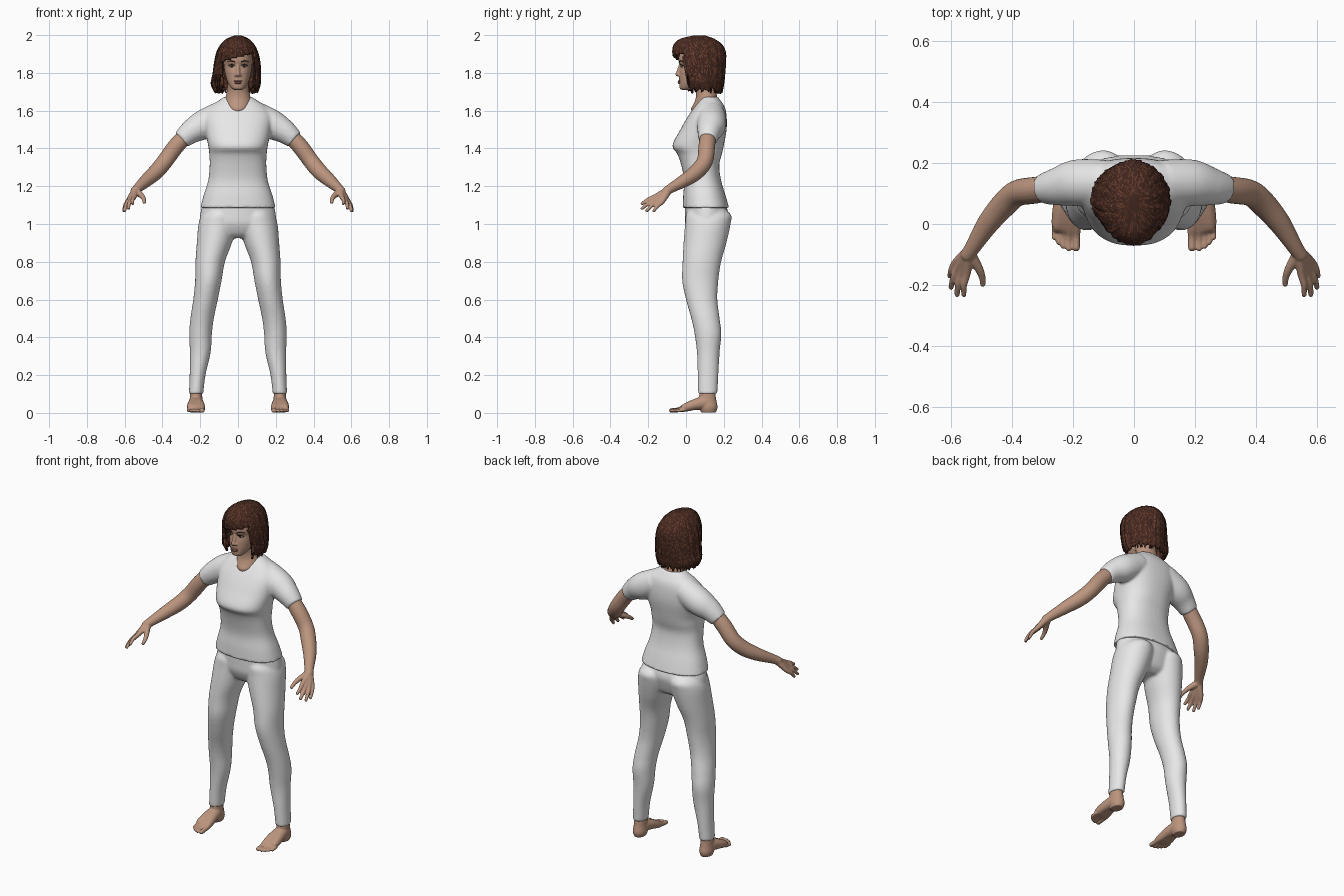
import bpy, bmesh, math, random
from mathutils import Vector, Matrix

random.seed(4)
if "Cube" in bpy.data.objects:
    bpy.data.objects.remove(bpy.data.objects["Cube"], do_unlink=True)


def material(name, rgb):
    m = bpy.data.materials.new(name)
    m.use_nodes = True
    color = (*rgb, 1)
    m.diffuse_color = color
    m.node_tree.nodes["Principled BSDF"].inputs["Base Color"].default_value = color
    return m


CLOTH = material("light grey cloth", (0.8, 0.8, 0.8))
SKIN = material("skin", (0.5, 0.3, 0.21))
HAIR = material("dark brown hair", (0.05, 0.018, 0.012))
RUST = material("rust hair strands", (0.13, 0.045, 0.025))
LIP = material("lip", (0.33, 0.15, 0.12))
EYE = material("eye white", (0.6, 0.55, 0.5))
IRIS = material("dark iris", (0.03, 0.015, 0.01))


def refine(keys, n=5):
    """Smooth curve of key tuples through all the given ones."""
    out = []
    for i in range(len(keys) - 1):
        a, b, c, d = (keys[min(max(i + k, 0), len(keys) - 1)] for k in (-1, 0, 1, 2))
        for s in range(n):
            t = s / n
            out.append([0.5 * (2 * q + (r - p) * t + (2 * p - 5 * q + 4 * r - u) * t * t
                               + (3 * q - p - 3 * r + u) * t ** 3)
                        for p, q, r, u in zip(a, b, c, d)])
    return out + [list(keys[-1])]


def bridge(bm, rings):
    n = len(rings[0])
    for a, b in zip(rings, rings[1:]):
        for i in range(n):
            bm.faces.new((a[i], a[(i + 1) % n], b[(i + 1) % n], b[i]))
    bm.faces.new(rings[0])
    bm.faces.new(rings[-1])


def section(key, angle, power=2):
    """Point on a level ring: key is z, centre x, half width, front y, back y."""
    z, cx, rx, yf, yb = key
    c, s = math.cos(angle), math.sin(angle)
    x = math.copysign(abs(c) ** (2 / power), c)
    y = math.copysign(abs(s) ** (2 / power), s)
    return Vector((cx + rx * x, (yf + yb) / 2 + (yb - yf) / 2 * y, z))


def loft(bm, keys, side=1, power=2, n=40):
    rings = []
    for k in refine(keys):
        pts = [section(k, math.tau * i / n, power) for i in range(n)]
        rings.append([bm.verts.new((p.x * side, p.y, p.z)) for p in pts])
    bridge(bm, rings)


def ball(bm, loc, size):
    m = Matrix.Translation(loc) @ Matrix.Diagonal((*size, 1))
    bmesh.ops.create_uvsphere(bm, u_segments=20, v_segments=12, radius=1, matrix=m)


def tube(bm, keys, side=1, tip=True, n=20):
    """Round limb through keys of x, y, z, radius."""
    pts = refine(keys)
    cos = [Vector((p[0] * side, p[1], p[2])) for p in pts]
    rings = []
    for i, (c, p) in enumerate(zip(cos, pts)):
        d = cos[min(i + 1, len(cos) - 1)] - cos[max(i - 1, 0)]
        q = d.to_track_quat('Z', 'Y')
        rings.append([bm.verts.new(c + q @ Vector((math.cos(a), math.sin(a), 0)) * p[3])
                      for a in (math.tau * k / n for k in range(n))])
    bridge(bm, rings)
    if tip:
        ball(bm, cos[-1], [pts[-1][3]] * 3)


def finish(bm, name, mats, voxel=0, smooth=4):
    bmesh.ops.recalc_face_normals(bm, faces=bm.faces[:])
    for f in bm.faces:
        f.smooth = True
    me = bpy.data.meshes.new(name)
    bm.to_mesh(me)
    bm.free()
    for m in mats:
        me.materials.append(m)
    ob = bpy.data.objects.new(name, me)
    bpy.context.collection.objects.link(ob)
    if voxel:
        r = ob.modifiers.new("blend", 'REMESH')
        r.mode = 'VOXEL'
        r.voxel_size = voxel
        r.use_smooth_shade = True
        s = ob.modifiers.new("soften", 'SMOOTH')
        s.factor = 0.5
        s.iterations = smooth
    return ob


# Shirt: body and short sleeves blended together
bm = bmesh.new()
loft(bm, [(1.085, 0, .2, -.017, .228), (1.15, 0, .183, -.015, .21), (1.23, 0, .158, -.01, .186),
          (1.31, 0, .15, -.025, .176), (1.37, 0, .152, -.045, .19), (1.415, 0, .158, -.072, .2),
          (1.5, 0, .175, -.03, .215), (1.57, 0, .18, .01, .215), (1.62, 0, .15, .045, .205),
          (1.655, 0, .1, .07, .182), (1.672, 0, .075, .08, .17)], power=2.35)
for s in (1, -1):
    tube(bm, [(.09, .135, 1.575, .075), (.185, .135, 1.525, .077), (.25, .123, 1.487, .063),
              (.3, .115, 1.445, .049)], s, tip=False, n=32)
finish(bm, "shirt", [CLOTH], .008, 5)

# Trousers: hips and two legs
bm = bmesh.new()
loft(bm, [(.925, 0, .1, .05, .16), (.95, 0, .17, .02, .195), (1.0, 0, .2, -.003, .215),
          (1.05, 0, .2, -.006, .225), (1.1, 0, .19, -.006, .212)])
for s in (1, -1):
    loft(bm, [(.1, .222, .038, .064, .166), (.2, .214, .042, .062, .171), (.32, .2, .055, .058, .178),
              (.42, .198, .06, .045, .187), (.5, .19, .062, .028, .178), (.6, .172, .065, 0, .166),
              (.7, .157, .07, -.02, .171), (.8, .147, .078, -.018, .186), (.9, .125, .093, -.013, .214),
              (1.0, .106, .103, -.005, .236), (1.05, .1, .09, 0, .238), (1.09, .09, .06, .03, .19)], s)
finish(bm, "trousers", [CLOTH], .008, 4)

# Arms, palms and fingers
fingers = [((.583, -.125, 1.12), (.604, -.17, 1.07)), ((.576, -.145, 1.125), (.6, -.208, 1.07)),
           ((.563, -.157, 1.132), (.58, -.232, 1.083)), ((.549, -.163, 1.145), (.558, -.232, 1.108))]
bm = bmesh.new()
for s in (1, -1):
    tube(bm, [(.27, .118, 1.475, .042), (.33, .11, 1.41, .044), (.385, .1, 1.335, .043),
              (.43, .06, 1.28, .042), (.48, 0, 1.235, .036), (.528, -.075, 1.192, .026),
              (.545, -.1, 1.175, .024)], s)
    for base, end in fingers:
        mid = Vector(base).lerp(Vector(end), .55) + Vector((.004, 0, .004))
        tube(bm, [(.543, -.095, 1.177, .021), (*base, .0135), (*mid, .0105), (*end, .0085)], s)
    tube(bm, [(.537, -.1, 1.172, .02), (.508, -.148, 1.147, .014), (.498, -.175, 1.13, .011),
              (.496, -.197, 1.115, .009)], s)
finish(bm, "arms_and_hands", [SKIN], .004, 3)

# Feet: heel and ankle, then five toes fanned from the instep
toes = [(.19, -.077, .013), (.214, -.08, .01), (.232, -.072, .0095), (.247, -.06, .009), (.261, -.044, .009)]
bm = bmesh.new()
for s in (1, -1):
    loft(bm, [(.002, .222, .03, .08, .158), (.03, .222, .038, .07, .167), (.07, .222, .034, .068, .16),
              (.14, .222, .03, .075, .15)], s)
    for x, y, r in toes:
        tube(bm, [(.222, .1, .055, .038), (.11 + x * .5, .04, .042, .028),
                  (.04 + x * .81, -.01, .025, .02), (x, y + .035, .016, r), (x, y, .012, r)], s)
for v in bm.verts:
    v.co.z = max(v.co.z, .002)
finish(bm, "feet", [SKIN], .004, 3)

# Neck, head and nose
bm = bmesh.new()
loft(bm, [(1.585, 0, .03, .035, .13), (1.61, 0, .055, .027, .15), (1.64, 0, .068, .042, .165),
          (1.67, 0, .066, .052, .166), (1.71, 0, .058, .05, .158), (1.77, 0, .055, .03, .15)])
loft(bm, [(1.71, 0, .02, -.022, .02), (1.72, 0, .036, -.034, .045), (1.755, 0, .057, -.036, .1),
          (1.8, 0, .069, -.035, .14), (1.838, 0, .075, -.029, .16), (1.86, 0, .076, -.039, .165),
          (1.9, 0, .075, -.036, .17), (1.94, 0, .066, -.02, .16), (1.972, 0, .04, .015, .125)], power=2.15)
tube(bm, [(0, -.026, 1.85, .009), (0, -.037, 1.815, .01), (0, -.045, 1.792, .011)])
for s in (1, -1):
    ball(bm, (s * .012, -.037, 1.788), (.008, .01, .007))
finish(bm, "head_and_neck", [SKIN], .004, 3)

# Eyes, brows and lips
for name, mat, x, y, z, size in (("eyes", EYE, .033, -.021, 1.836, (.015, .008, .0065)),
                                 ("irises", IRIS, .033, -.0265, 1.836, (.0065, .004, .006))):
    bm = bmesh.new()
    for s in (1, -1):
        ball(bm, (s * x, y, z), size)
    finish(bm, name, [mat])
for name, mat, keys in (
        ("eyelashes", IRIS, [(.017, -.027, 1.839, .002), (.033, -.028, 1.844, .0025), (.05, -.017, 1.838, .002)]),
        ("eyebrows", HAIR, [(.016, -.036, 1.857, .003), (.035, -.03, 1.864, .003), (.054, -.017, 1.86, .002)])):
    bm = bmesh.new()
    for s in (1, -1):
        tube(bm, keys, s)
    finish(bm, name, [mat])
bm = bmesh.new()
ball(bm, (0, -.035, 1.756), (.024, .008, .005))
ball(bm, (0, -.035, 1.747), (.02, .009, .006))
finish(bm, "lips", [LIP])

# Bobbed hair: strand columns on a shell, open around the face, ragged at the ends
COLS = 150
rows = refine([(1.7, -.01, .112, -.012, .192), (1.74, -.012, .13, -.03, .2), (1.8, -.006, .126, -.045, .206),
               (1.86, -.004, .12, -.06, .21), (1.91, -.004, .108, -.07, .209), (1.95, -.003, .088, -.062, .19),
               (1.98, -.002, .058, -.03, .15), (1.998, 0, .018, .04, .1)], 6)
bump = [random.uniform(-.003, .003) for _ in range(COLS)]
ends = [random.uniform(-.012, .018) for _ in range(COLS)]
thin = [random.random() < .3 for _ in range(COLS)]
bm = bmesh.new()
rings = []
for k in rows:
    ring = []
    for i in range(COLS):
        p = section(k, math.tau * i / COLS)
        axis = Vector((k[1], (k[3] + k[4]) / 2, p.z))
        p += (p - axis).normalized() * bump[i] * min(1, k[2] / .1)
        p.z += ends[i] * max(0, (1.76 - k[0]) / .06)
        ring.append(bm.verts.new(p))
    rings.append(ring)
for a, b in zip(rings, rings[1:]):
    for i in range(COLS):
        j = (i + 1) % COLS
        mid = (a[i].co + b[j].co) / 2
        face_gap = mid.y < .03 and -.086 < mid.x < .084 and mid.z < 1.883 + .25 * mid.x
        strand_gap = thin[i] and mid.y < .03 and mid.z < 1.79
        if not (face_gap or strand_gap):
            f = bm.faces.new((a[i], a[j], b[j], b[i]))
            f.material_index = int(random.random() < .3)
bm.faces.new(rings[-1])
bmesh.ops.delete(bm, geom=[v for v in bm.verts if not v.link_faces], context='VERTS')
hair = finish(bm, "hair", [HAIR, RUST])
shell = hair.modifiers.new("thickness", 'SOLIDIFY')
shell.thickness = .012
shell.offset = -1
